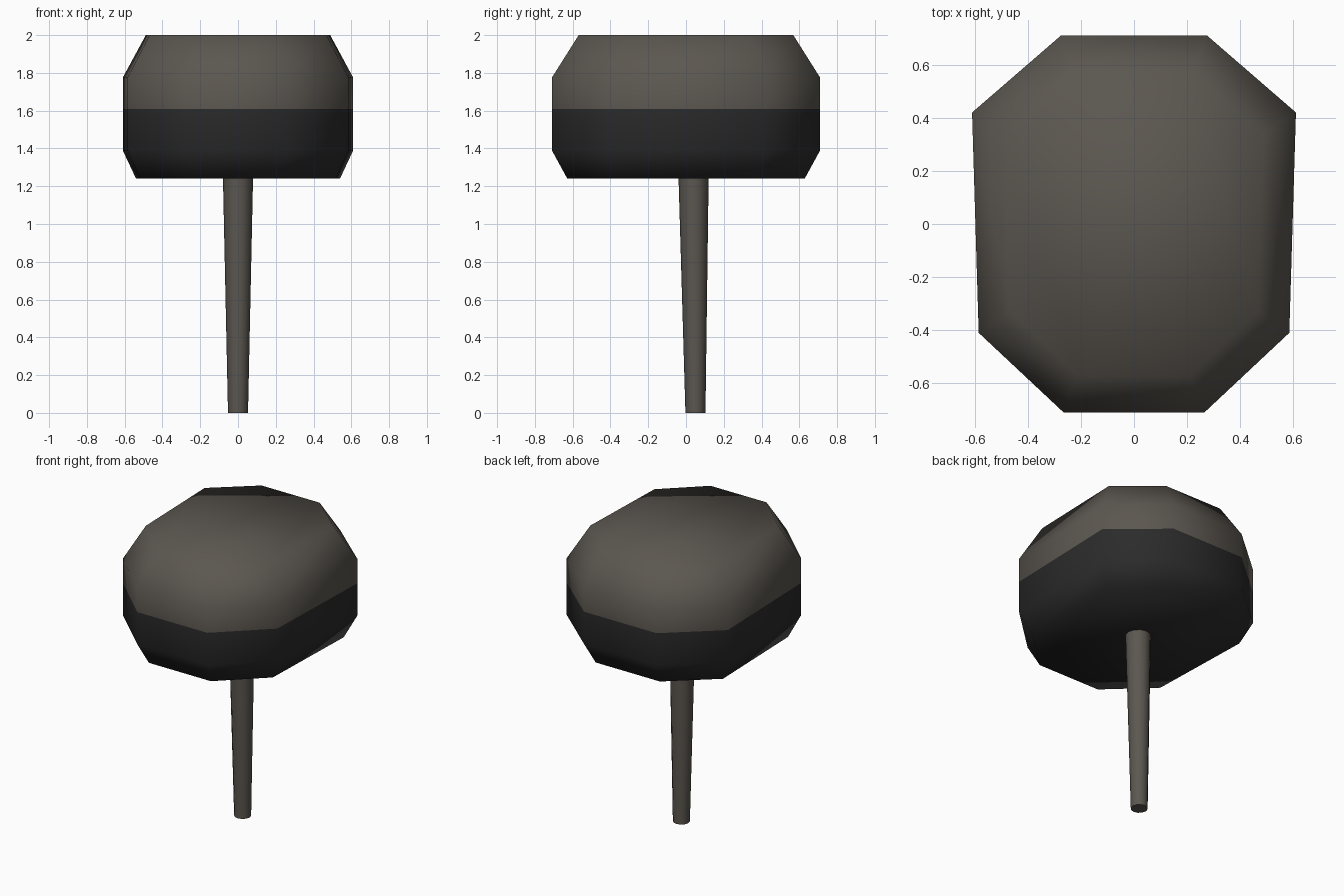
import bpy, bmesh, math

if "Cube" in bpy.data.objects:
    bpy.data.objects.remove(bpy.data.objects["Cube"])


def material(name, colour):
    m = bpy.data.materials.new(name)
    m.diffuse_color = (*colour, 1)
    m.use_nodes = True
    m.node_tree.nodes["Principled BSDF"].inputs["Base Color"].default_value = m.diffuse_color
    return m


stone = material("warm grey", (0.105, 0.094, 0.080))
dark = material("charcoal", (0.024, 0.024, 0.024))


def loft(name, rings, materials, split_z=None, angle=180):
    """Skin a stack of equal-count rings and cap both ends."""
    bm = bmesh.new()
    loops = [[bm.verts.new(p) for p in ring] for ring in rings]
    n = len(loops[0])
    for a, b in zip(loops, loops[1:]):
        for i in range(n):
            j = (i + 1) % n
            bm.faces.new((a[i], a[j], b[j], b[i]))
    bm.faces.new(loops[0][::-1])
    bm.faces.new(loops[-1])
    bmesh.ops.recalc_face_normals(bm, faces=bm.faces)
    for f in bm.faces:
        f.smooth = True
        if split_z is not None and f.calc_center_median().z < split_z:
            f.material_index = 1
    me = bpy.data.meshes.new(name)
    bm.to_mesh(me)
    bm.free()
    for m in materials:
        me.materials.append(m)
    ob = bpy.data.objects.new(name, me)
    bpy.context.collection.objects.link(ob)
    bpy.ops.object.select_all(action='DESELECT')
    ob.select_set(True)
    bpy.context.view_layer.objects.active = ob
    bpy.ops.object.shade_smooth_by_angle(angle=math.radians(angle))
    return ob


# Head: chamfered octagonal block, dark lower half
half = [(0.265, -0.71), (0.585, -0.41), (0.61, 0.42), (0.275, 0.71)]
outline = half + [(-x, y) for x, y in reversed(half)]
levels = [(1.24, 0.885), (1.39, 1), (1.61, 1), (1.775, 1), (2.0, 0.80)]
loft("head", [[(x * s, y * s, z) for x, y in outline] for z, s in levels],
     [stone, dark], split_z=1.61)

# Handle: slim tapered rod, set slightly towards the back
SIDES = 12


def circle(r, cy, z):
    return [(r * math.cos(2 * math.pi * i / SIDES),
             cy + r * math.sin(2 * math.pi * i / SIDES), z) for i in range(SIDES)]


loft("handle", [circle(0.053, 0.05, 0), circle(0.08, 0.04, 1.26)], [stone], angle=40)
